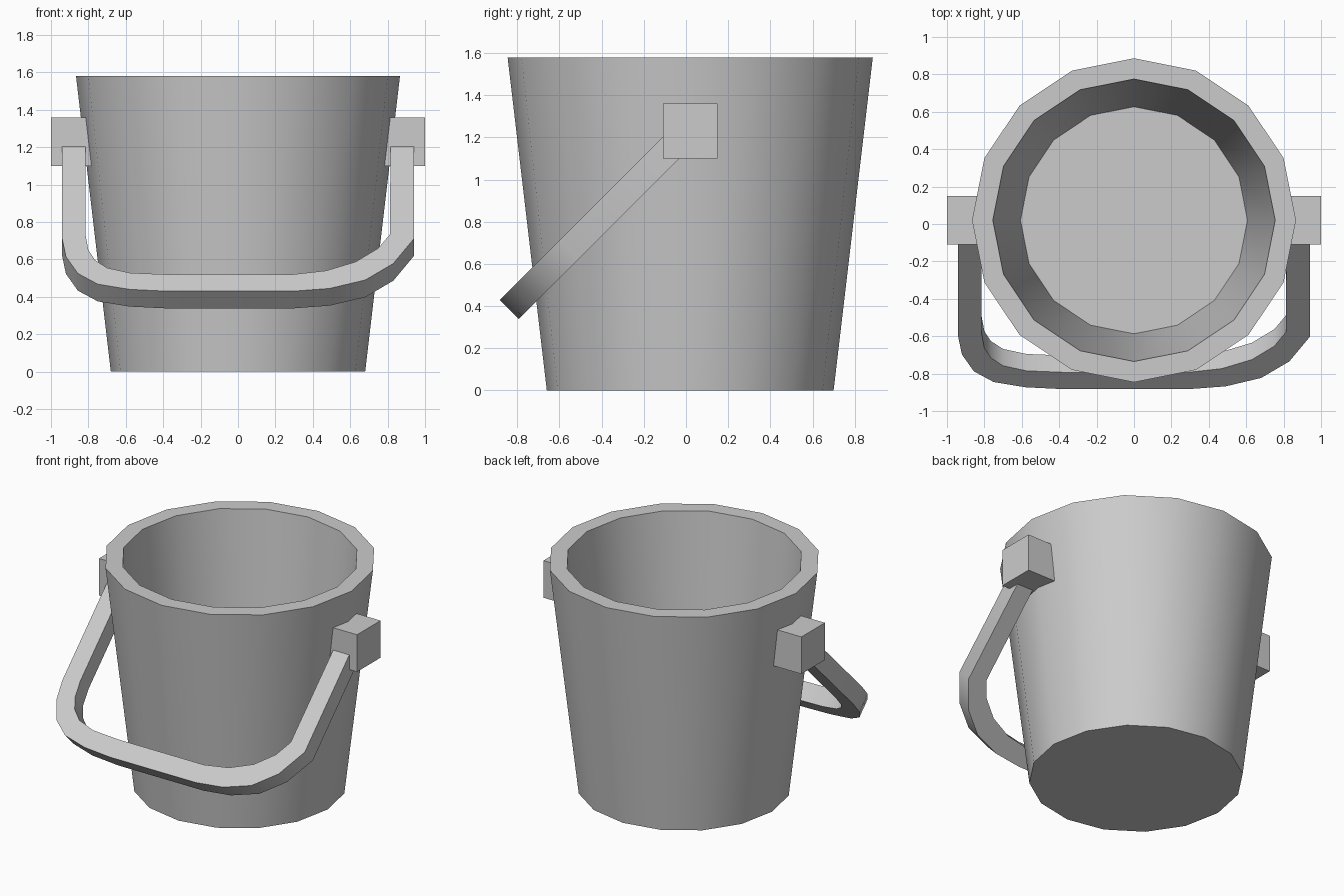
import bpy, bmesh, math

if "Cube" in bpy.data.objects:
    bpy.data.objects.remove(bpy.data.objects["Cube"])

SIDES = 16
CY = 0.02


def finish(name, bm):
    bmesh.ops.recalc_face_normals(bm, faces=bm.faces)
    mesh = bpy.data.meshes.new(name)
    bm.to_mesh(mesh)
    bm.free()
    obj = bpy.data.objects.new(name, mesh)
    bpy.context.collection.objects.link(obj)
    bpy.ops.object.select_all(action='DESELECT')
    obj.select_set(True)
    bpy.context.view_layer.objects.active = obj
    bpy.ops.object.shade_smooth_by_angle(angle=math.radians(32))
    return obj


def bridge(bm, loop_a, loop_b):
    n = len(loop_a)
    for i in range(n):
        j = (i + 1) % n
        bm.faces.new((loop_a[i], loop_a[j], loop_b[j], loop_b[i]))


# Bucket shell: outer wall, flat rim, inner wall and floor
bm = bmesh.new()
rings = []
for r, z in [(0.68, 0), (0.866, 1.58), (0.755, 1.58), (0.607, 0.09)]:
    rings.append([bm.verts.new((r * math.cos(2 * math.pi * i / SIDES),
                                CY + r * math.sin(2 * math.pi * i / SIDES), z))
                  for i in range(SIDES)])
for a, b in zip(rings, rings[1:]):
    bridge(bm, a, b)
bm.faces.new(rings[0])
bm.faces.new(rings[-1])
finish("bucket", bm)

# Pivot blocks on both sides
for side, label in ((-1, "left"), (1, "right")):
    bm = bmesh.new()
    bmesh.ops.create_cube(bm, size=0.26)
    bmesh.ops.translate(bm, verts=bm.verts, vec=(side * 0.87, CY, 1.23))
    finish(label + "_pivot_block", bm)

# Handle: square bar hanging at 45 degrees, left corner tighter than the right
outer = [(-0.94, 1.28), (-0.94, 0.71), (-0.92, 0.615), (-0.856, 0.525), (-0.75, 0.468),
         (-0.58, 0.44), (-0.375, 0.43), (0.29, 0.43), (0.49, 0.445), (0.68, 0.49),
         (0.83, 0.578), (0.94, 0.71), (0.94, 1.28)]
inner = [(-0.815, 1.28), (-0.815, 0.73), (-0.80, 0.65), (-0.765, 0.597), (-0.70, 0.555),
         (-0.575, 0.528), (-0.375, 0.52), (0.29, 0.52), (0.47, 0.54), (0.63, 0.588),
         (0.75, 0.66), (0.813, 0.735), (0.815, 1.28)]
bm = bmesh.new()
sections = []
for (xo, zo), (xi, zi) in zip(outer, inner):
    sections.append([bm.verts.new(p) for p in (
        (xo, zo - 1.313, zo), (xi, zi - 1.313, zi),
        (xi, zi - 1.223, zi - 0.092), (xo, zo - 1.223, zo - 0.092))])
for a, b in zip(sections, sections[1:]):
    bridge(bm, a, b)
bm.faces.new(sections[0])
bm.faces.new(sections[-1])
finish("handle", bm)
